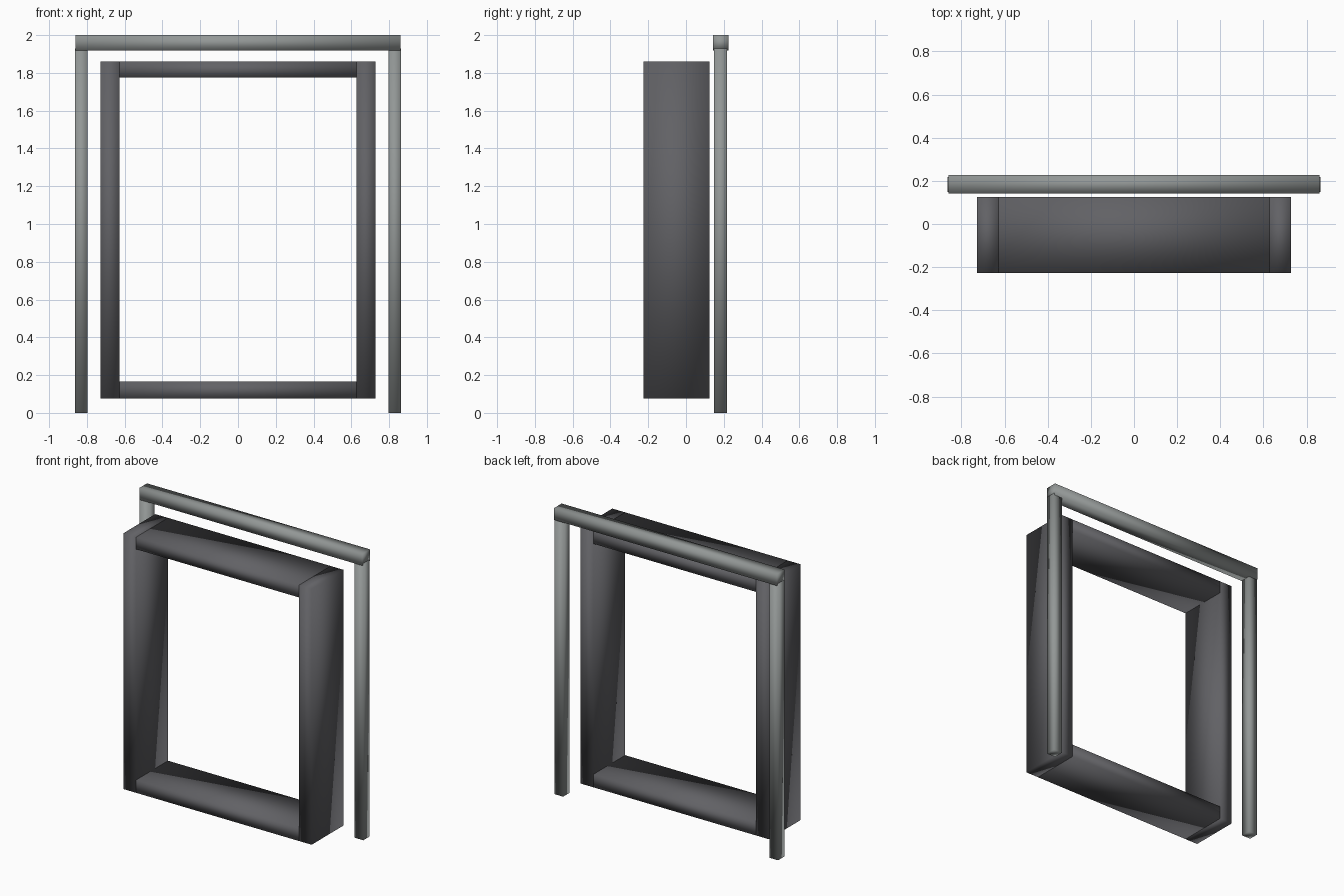
import bpy

if "Cube" in bpy.data.objects:
    bpy.data.objects.remove(bpy.data.objects["Cube"])


def material(name, rgb):
    m = bpy.data.materials.new(name)
    m.diffuse_color = (*rgb, 1)
    m.use_nodes = True
    m.node_tree.nodes["Principled BSDF"].inputs["Base Color"].default_value = m.diffuse_color
    return m


dark = material("dark_grey", (0.12, 0.12, 0.13))
steel = material("steel_grey", (0.29, 0.31, 0.305))


def box(name, x, y, z, mat):
    """Smooth-shaded box from (min, max) ranges."""
    bpy.ops.mesh.primitive_cube_add(size=1, location=[sum(r) / 2 for r in (x, y, z)])
    ob = bpy.context.object
    ob.name = name
    ob.scale = [r[1] - r[0] for r in (x, y, z)]
    bpy.ops.object.transform_apply(location=False, rotation=False, scale=True)
    bpy.ops.object.shade_smooth()
    ob.data.materials.append(mat)
    return ob


# Deep rectangular frame, raised off the ground
depth = (-0.226, 0.125)
for side, s in (("left", -1), ("right", 1)):
    box(f"frame_{side}", sorted((s * 0.628, s * 0.727)), depth, (0.075, 1.86), dark)
    # Slim posts standing behind the frame
    box(f"post_{side}", sorted((s * 0.796, s * 0.864)), (0.148, 0.218), (0, 1.93), steel)
box("frame_bottom", (-0.628, 0.628), depth, (0.075, 0.165), dark)
box("frame_top", (-0.628, 0.628), depth, (1.775, 1.86), dark)

# Crossbar resting over the posts
box("crossbar", (-0.861, 0.861), (0.142, 0.226), (1.918, 2.0), steel)
